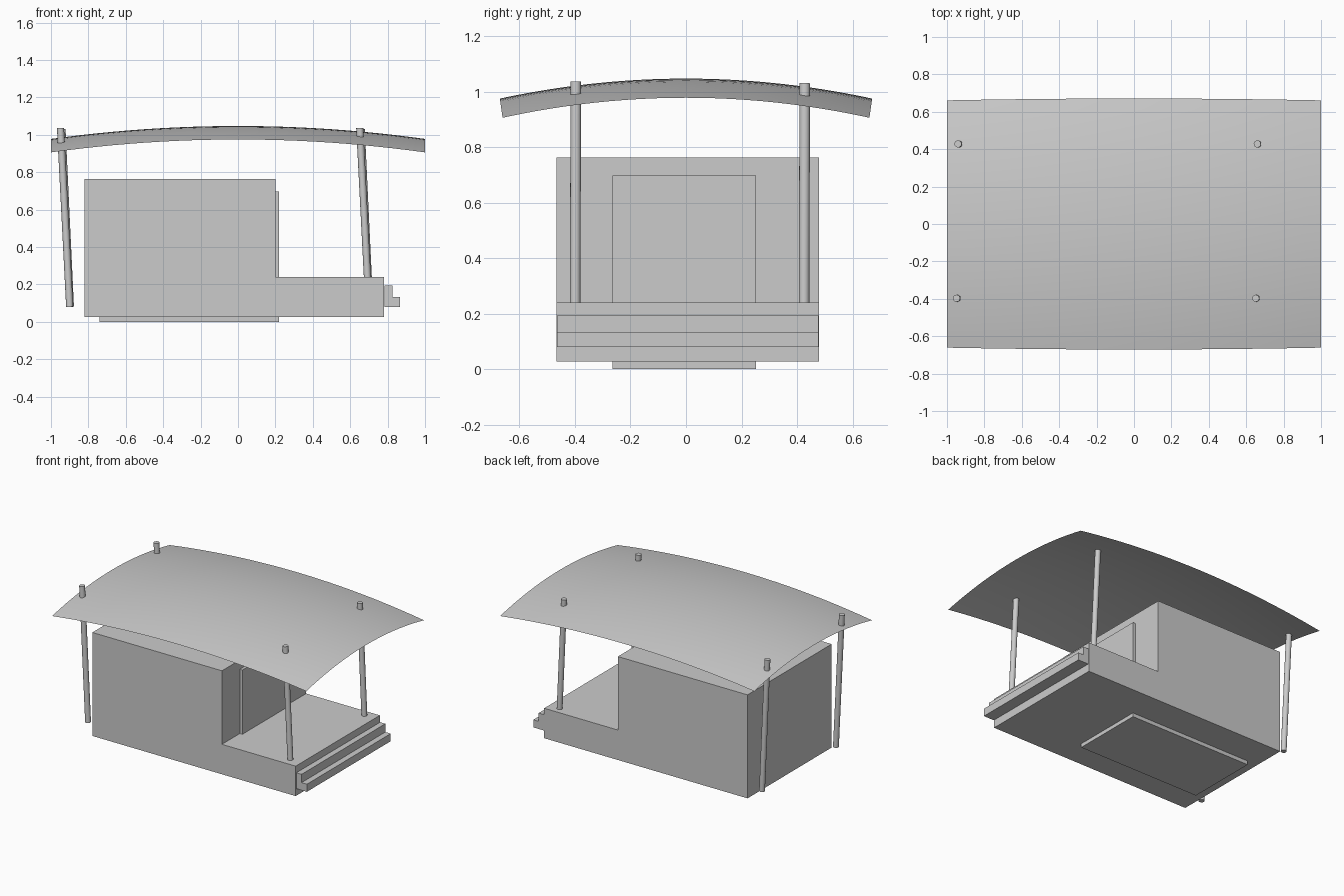
import bpy, bmesh
from mathutils import Vector

if "Cube" in bpy.data.objects:
    bpy.data.objects.remove(bpy.data.objects["Cube"])


def mesh_object(name, bm):
    bmesh.ops.recalc_face_normals(bm, faces=bm.faces)
    mesh = bpy.data.meshes.new(name)
    bm.to_mesh(mesh)
    bm.free()
    obj = bpy.data.objects.new(name, mesh)
    bpy.context.collection.objects.link(obj)
    return obj


def extrude_profile(name, profile, y0, y1):
    """Side profile of (x, z) points extruded along y."""
    bm = bmesh.new()
    face = bm.faces.new([bm.verts.new((x, y0, z)) for x, z in profile])
    moved = bmesh.ops.extrude_face_region(bm, geom=[face])["geom"]
    verts = [v for v in moved if isinstance(v, bmesh.types.BMVert)]
    bmesh.ops.translate(bm, verts=verts, vec=(0, y1 - y0, 0))
    return mesh_object(name, bm)


def post(name, bottom, top, radius=0.019):
    bottom, top = Vector(bottom), Vector(top)
    axis = top - bottom
    bm = bmesh.new()
    bmesh.ops.create_cone(bm, cap_ends=True, segments=16, radius1=radius,
                          radius2=radius, depth=axis.length)
    obj = mesh_object(name, bm)
    obj.location = (bottom + top) / 2
    obj.rotation_mode = 'QUATERNION'
    obj.rotation_quaternion = axis.to_track_quat('Z', 'Y')
    smooth(obj)


def smooth(obj):
    bpy.ops.object.select_all(action='DESELECT')
    obj.select_set(True)
    bpy.context.view_layer.objects.active = obj
    bpy.ops.object.shade_smooth_by_angle()


# Cabin block with the open porch deck
extrude_profile("cabin_and_porch", [(-0.82, 0.027), (0.78, 0.027), (0.78, 0.24),
                (0.20, 0.24), (0.20, 0.763), (-0.82, 0.763)], -0.466, 0.48)

# Inner core, showing as the doorway panel and the footing
extrude_profile("door_and_footing_core", [(-0.74, 0.0), (0.22, 0.0),
                (0.22, 0.697), (-0.74, 0.697)], -0.265, 0.252)

# Two steps at the porch end
extrude_profile("porch_steps", [(0.784, 0.08), (0.867, 0.08), (0.867, 0.134),
                (0.825, 0.134), (0.825, 0.193), (0.784, 0.193)], -0.464, 0.478)

# Four leaning posts that poke through the roof
for side, y, dx, top in (("front", -0.40, -0.004, 1.036), ("back", 0.425, 0.004, 1.03)):
    for end, x in (("left", -0.898), ("right", 0.702)):
        post(f"{side}_{end}_post", (x + dx / 2, y, 0.08), (x - 0.047 + dx, y + 0.003, top))

# Thin roof sheet, gently domed both ways
bm = bmesh.new()
bmesh.ops.create_grid(bm, x_segments=24, y_segments=24, size=1)
for v in bm.verts:
    u, w = v.co.x, v.co.y
    v.co = (u, w * (0.671 - 0.010 * u * u), 1.047 - 0.069 * u * u - 0.072 * w * w)
roof = mesh_object("domed_roof", bm)
if roof.data.polygons[0].normal.z < 0:
    roof.data.flip_normals()
smooth(roof)
